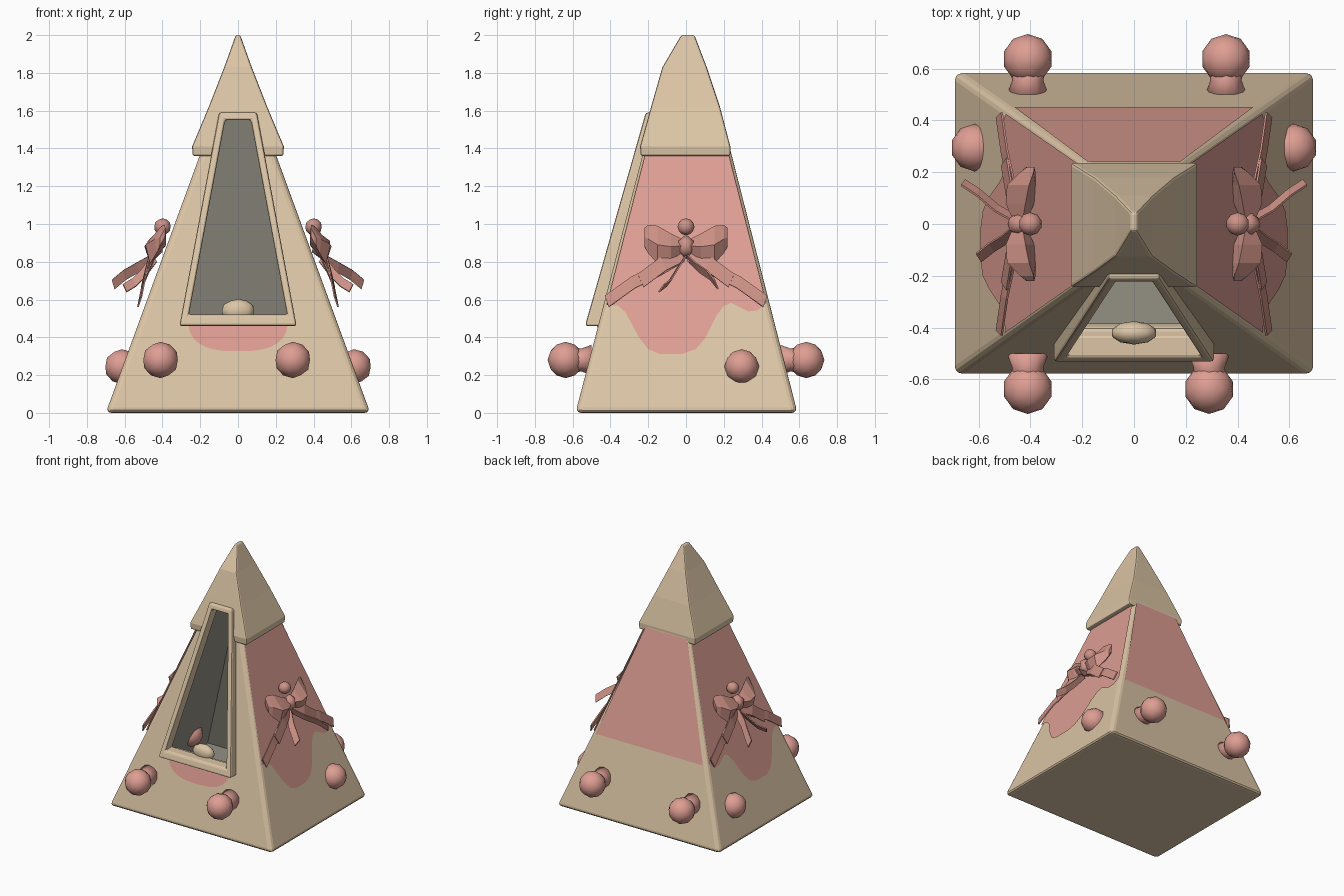
import bpy, bmesh, math
from mathutils import Vector, Matrix

if "Cube" in bpy.data.objects:
    bpy.data.objects.remove(bpy.data.objects["Cube"])


def material(name, rgb):
    m = bpy.data.materials.new(name)
    m.diffuse_color = [(c / 255 / 12.92 if c < 11 else ((c / 255 + 0.055) / 1.055) ** 2.4) for c in rgb] + [1]
    m.use_nodes = True
    m.node_tree.nodes["Principled BSDF"].inputs["Base Color"].default_value = m.diffuse_color
    return m


BEIGE = material("beige felt", (220, 197, 165))
PINK = material("pink felt", (222, 158, 147))
BOW = material("dusty pink ribbon", (206, 146, 134))
GREY = material("grey lining", (148, 145, 132))


def finish(name, bm, mat, smooth=False):
    me = bpy.data.meshes.new(name)
    bm.to_mesh(me)
    bm.free()
    me.materials.append(mat)
    for p in me.polygons:
        p.use_smooth = smooth
    ob = bpy.data.objects.new(name, me)
    bpy.context.collection.objects.link(ob)
    return ob


def loft(name, rings, mat, closed=False, smooth=False):
    """Join rings of points with quads; cap the ends or close the loop."""
    bm = bmesh.new()
    vs = [[bm.verts.new(p) for p in r] for r in rings]
    n = len(vs[0])
    for i in range(len(vs) if closed else len(vs) - 1):
        a, b = vs[i], vs[(i + 1) % len(vs)]
        for k in range(n):
            bm.faces.new((a[k], a[(k + 1) % n], b[(k + 1) % n], b[k]))
    if not closed:
        bm.faces.new(vs[0])
        bm.faces.new(vs[-1])
    bmesh.ops.recalc_face_normals(bm, faces=bm.faces)
    return finish(name, bm, mat, smooth)


def bevel(ob, width, segments=3):
    m = ob.modifiers.new("bevel", 'BEVEL')
    m.width, m.segments, m.limit_method = width, segments, 'ANGLE'


# Wall positions by height
def wall_x(z): return 0.70 - 0.365 * z
def wall_front(z): return -0.585 + 0.26 * z
def wall_back(z): return 0.59 - 0.255 * z
def frame_y(z): return -0.535 + 0.285 * (z - 0.46)


def rect(hx, y0, y1, z):
    return [(-hx, y0, z), (hx, y0, z), (hx, y1, z), (-hx, y1, z)]


def wall_ring(z, inset=0):
    return rect(wall_x(z) - inset, wall_front(z) + inset, wall_back(z) - inset, z)


# Tent body and overhanging cap
body = loft("tent_body", [wall_ring(0), wall_ring(1.45)], BEIGE)
bevel(body, 0.03)
cap = loft("tent_cap", [rect(0.24, -0.24, 0.235, 1.36), rect(0.243, -0.243, 0.235, 1.41),
                        rect(0.155, -0.185, 0.18, 1.62), rect(0.073, -0.125, 0.11, 1.83),
                        rect(0.012, -0.025, 0.045, 2.0)], BEIGE)
bevel(cap, 0.01, 2)


# Door opening and hollow inside
def trapezoid(hb, zb, ht, zt, dy):
    return [(-hb, frame_y(zb) + dy, zb), (hb, frame_y(zb) + dy, zb),
            (ht, frame_y(zt) + dy, zt), (-ht, frame_y(zt) + dy, zt)]


cavity = loft("cavity_cutter", [wall_ring(0.08, 0.04), wall_ring(1.6, 0.04)], GREY)
door = loft("door_cutter", [trapezoid(0.28, 0.495, 0.08, 1.57, dy) for dy in (-0.3, 0.13)], BEIGE)
for cutter in (cavity, door):
    cutter.hide_render = True
    cutter.hide_viewport = False
    cutter.display_type = 'WIRE'
    for ob in (body, cap):
        m = ob.modifiers.new("cut", 'BOOLEAN')
        m.object, m.operation, m.solver = cutter, 'DIFFERENCE', 'EXACT'
        m.material_mode = 'TRANSFER'

# Raised door frame
outer, inner = (0.31, 0.46, 0.1, 1.59), (0.26, 0.52, 0.068, 1.55)
frame = loft("door_frame", [trapezoid(*outer, 0), trapezoid(*inner, 0),
                            trapezoid(*inner, 0.09), trapezoid(*outer, 0.09)], BEIGE, closed=True)
bevel(frame, 0.012, 2)


# Pink felt panels, laid just off the walls
def panel(name, pts, out):
    bm = bmesh.new()
    f = bm.faces.new([bm.verts.new(Vector(p) + Vector(out) * 0.006) for p in pts])
    f.normal_update()
    if f.normal.dot(Vector(out)) < 0:
        f.normal_flip()
    bmesh.ops.triangulate(bm, faces=[f])
    return finish(name, bm, PINK)


side_outline = [(-0.21, 1.39), (-0.42, 0.57), (-0.36, 0.565), (-0.32, 0.53), (-0.25, 0.40), (-0.2, 0.335),
                (-0.14, 0.31), (-0.02, 0.31), (0.05, 0.335), (0.1, 0.39), (0.16, 0.51), (0.2, 0.565),
                (0.24, 0.58), (0.33, 0.535), (0.38, 0.54), (0.425, 0.58), (0.22, 1.39)]
for s, side in ((-1, "left"), (1, "right")):
    panel(side + "_panel", [(s * wall_x(z), y, z) for y, z in side_outline], (s, 0, 0.365))
panel("back_panel", [(x, wall_back(z), z) for x, z in
                     ((-0.46, 0.57), (0.46, 0.57), (0.18, 1.39), (-0.18, 1.39))], (0, 1, 0.255))
moon = [(0.26 * math.copysign(abs(math.cos(a)) ** 0.7, math.cos(a)), 0.46 - 0.135 * math.sin(a))
        for a in [math.pi * i / 16 for i in range(17)]]
panel("door_patch", [(x, wall_front(z), z) for x, z in moon], (0, -1, 0.26))


# Pompoms with short necks
def ball(name, loc, r, mat, scale=(1, 1, 1), sub=2):
    bm = bmesh.new()
    bmesh.ops.create_icosphere(bm, subdivisions=sub, radius=r)
    bmesh.ops.transform(bm, verts=bm.verts, matrix=Matrix.Translation(loc) @ Matrix.Diagonal((*scale, 1)))
    return finish(name, bm, mat, True)


def circle_y(x, y, z, r):
    return [(x + r * math.cos(a), y, z + r * math.sin(a)) for a in [math.tau * i / 12 for i in range(12)]]


for x, s in ((-0.41, -1), (0.29, -1), (-0.41, 1), (0.355, 1)):
    ball("pompom", (x, s * 0.637, 0.28), 0.096, PINK)
    loft("pompom_neck", [circle_y(x, s * y, 0.28, r) for y, r in ((0.6, 0.07), (0.555, 0.06), (0.5, 0.08))],
         PINK, smooth=True)
for s in (-1, 1):
    ball("side_pompom", (s * 0.615, 0.295, 0.245), 0.092, PINK)


# Bows on both side walls
def ribbon(name, pts, width):
    bm = bmesh.new()
    w = Vector(width) / 2
    rows = [(bm.verts.new(Vector(p) - w), bm.verts.new(Vector(p) + w)) for p in pts]
    for a, b in zip(rows, rows[1:]):
        bm.faces.new((a[0], a[1], b[1], b[0]))
    ob = finish(name, bm, BOW)
    m = ob.modifiers.new("thickness", 'SOLIDIFY')
    m.thickness, m.offset = 0.008, 0


for s in (-1, 1):
    ball("bow_knot", (s * 0.44, 0, 0.88), 0.06, BOW, (0.9, 0.8, 1.1), 1)
    ball("bow_bud", (s * 0.40, 0, 0.985), 0.045, BOW)
    for t in (-1, 1):
        # Puffed loop: diamond sections growing outwards
        rings = []
        for y, zc, h, x, d in ((0.01, 0.885, 0.03, 0.44, 0.025), (0.08, 0.88, 0.07, 0.44, 0.055),
                               (0.15, 0.89, 0.10, 0.435, 0.055), (0.20, 0.92, 0.075, 0.41, 0.03),
                               (0.22, 0.93, 0.05, 0.40, 0.012)):
            lean = 0.3 * h
            rings.append([(s * (x - lean), t * y, zc + h), (s * (x + d), t * y, zc),
                          (s * (x + lean), t * y, zc - h), (s * (x - d), t * y, zc)])
        loft("bow_loop", rings, BOW)
        ribbon("long_tail", [(s * 0.44, t * 0.02, 0.83), (s * 0.47, t * 0.14, 0.76),
                             (s * 0.50, t * 0.28, 0.69), (s * 0.52, t * 0.42, 0.59)],
               (-s * 0.02, t * 0.02, 0.06))
        ribbon("short_tail", [(s * 0.44, t * 0.02, 0.84), (s * 0.48, t * 0.12, 0.79),
                              (s * 0.50, t * 0.24, 0.70)], (-s * 0.02, t * 0.03, 0.07))
    ribbon("outer_tail", [(s * 0.44, 0.01, 0.82), (s * 0.53, 0.06, 0.77), (s * 0.60, 0.12, 0.73),
                          (s * 0.66, 0.16, 0.68)], (s * 0.015, -0.02, 0.05))
    ribbon("drop_tail", [(s * 0.44, -0.01, 0.82), (s * 0.50, -0.06, 0.74), (s * 0.55, -0.09, 0.69),
                         (s * 0.60, -0.13, 0.66)], (s * 0.02, 0.03, 0.04))

# Small cushion on the door sill
ball("sill_cushion", (0, -0.42, 0.54), 0.09, BEIGE, (1, 0.5, 0.7), 2)
sill = loft("door_sill", [rect(0.27, -0.47, -0.38, 0.44), rect(0.26, -0.47, -0.40, 0.51)], BEIGE)
bevel(sill, 0.015, 2)
